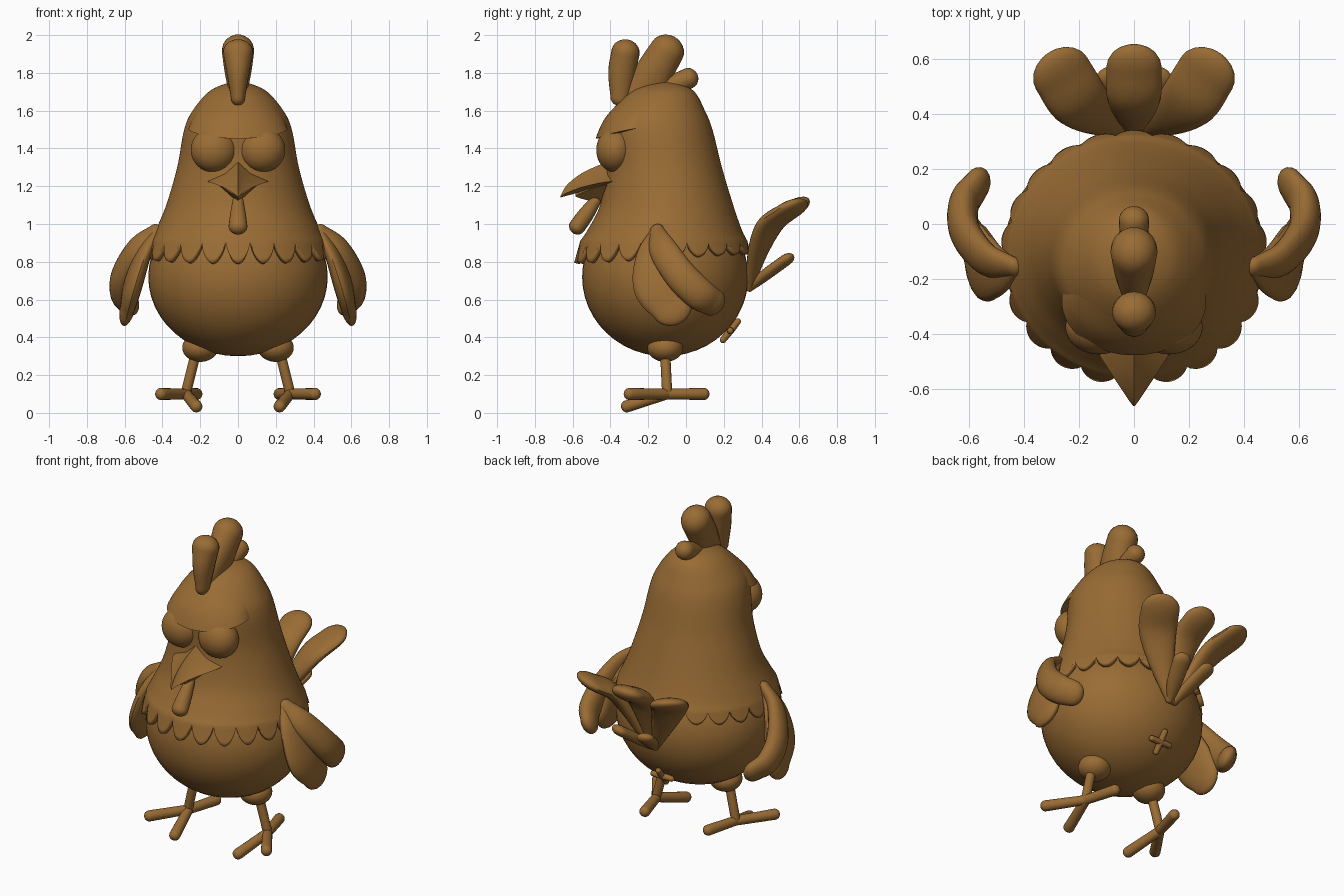
import bpy, math
from mathutils import Vector, Matrix

if "Cube" in bpy.data.objects:
    bpy.data.objects.remove(bpy.data.objects["Cube"])

brown = bpy.data.materials.new("brown")
brown.diffuse_color = (0.32, 0.15, 0.035, 1)
brown.use_nodes = True
brown.node_tree.nodes["Principled BSDF"].inputs["Base Color"].default_value = brown.diffuse_color


def finish(name, verts, faces, mirror=False):
    me = bpy.data.meshes.new(name)
    me.from_pydata(verts, [], faces)
    me.materials.append(brown)
    ob = bpy.data.objects.new(name, me)
    bpy.context.collection.objects.link(ob)
    if mirror:
        ob.modifiers.new("mirror", 'MIRROR')
    return ob


def loft(name, rings, caps=(True, True), closed=True, mirror=False):
    n = len(rings[0])
    verts = [tuple(p) for r in rings for p in r]
    faces = []
    for i in range(len(rings) - 1):
        for j in range(n if closed else n - 1):
            k = (j + 1) % n
            faces.append((i * n + j, i * n + k, (i + 1) * n + k, (i + 1) * n + j))
    if caps[0]:
        faces.append(tuple(reversed(range(n))))
    if caps[1]:
        faces.append(tuple(range(len(verts) - n, len(verts))))
    return finish(name, verts, faces, mirror)


def spline(pts, steps):
    """Catmull-Rom through tuples of any length."""
    pts = [Vector(p) for p in pts]
    out = []
    for i in range(len(pts) - 1):
        b, c = pts[i], pts[i + 1]
        m0 = (c - pts[i - 1]) / 2 if i else c - b
        m1 = (pts[i + 2] - b) / 2 if i + 2 < len(pts) else c - b
        for k in range(steps):
            t = k / steps
            out.append(b * (2*t**3 - 3*t*t + 1) + m0 * (t**3 - 2*t*t + t)
                       + c * (3*t*t - 2*t**3) + m1 * (t**3 - t*t))
    return out + [pts[-1]]


def lobe(name, pts, hint, mirror=False, seg=20, steps=6):
    """Round-ended tube; points are x, y, z, half width along hint, half thickness."""
    path = spline(pts, steps)
    pos = [Vector(p[:3]) for p in path]
    rows = []
    for i, p in enumerate(path):
        tan = (pos[min(i + 1, len(pos) - 1)] - pos[max(i - 1, 0)]).normalized()
        rows.append((pos[i], tan, p[3], p[4]))
    ends = [math.radians(a) for a in (18, 36, 54, 70, 82, 88)]

    def cap(row, sign):
        c, t, w, h = row
        return [(c + t * sign * w * 0.9 * math.sin(a), t, w * math.cos(a), h * math.cos(a)) for a in ends]
    rows = cap(rows[0], -1)[::-1] + rows + cap(rows[-1], 1)
    rings = []
    for c, t, w, h in rows:
        side = Vector(hint)
        side = (side - t * side.dot(t)).normalized()
        up = t.cross(side)
        rings.append([c + side * w * math.cos(a) + up * h * math.sin(a)
                      for a in (2 * math.pi * k / seg for k in range(seg))])
    return loft(name, rings, mirror=mirror)


def ball(name, loc, size, mirror=False):
    bpy.ops.mesh.primitive_uv_sphere_add(segments=48, ring_count=24)
    ob = bpy.context.object
    ob.name = name
    ob.data.transform(Matrix.Translation(loc) @ Matrix.Diagonal((*size, 1)))
    ob.data.materials.append(brown)
    if mirror:
        ob.modifiers.new("mirror", 'MIRROR')
    return ob


# Belly
ball("belly", (0, -0.11, 0.72), (0.475, 0.44, 0.42))

# Head and neck: rows of z, half width, front y, back y
profile = spline([(1.752, 0.004, -0.124, -0.116), (1.745, 0.06, -0.19, -0.04), (1.70, 0.155, -0.29, 0.045),
                  (1.60, 0.24, -0.39, 0.10), (1.50, 0.285, -0.425, 0.14), (1.30, 0.322, -0.42, 0.19),
                  (1.10, 0.38, -0.455, 0.25), (0.97, 0.435, -0.52, 0.295), (0.91, 0.463, -0.56, 0.325)], 6)


def skin(row, ang, off=0.0):
    z, rx, yf, yb = row
    return Vector(((rx + off) * math.sin(ang),
                   (yf + yb) / 2 - ((yb - yf) / 2 + off) * math.cos(ang), z))


def row_at(z):
    for a, b in zip(profile, profile[1:]):
        if b[0] <= z <= a[0]:
            return a.lerp(b, (a[0] - z) / (a[0] - b[0]))
    return profile[-1]


N, SCALLOPS = 264, 22
angles = [2 * math.pi * k / N for k in range(N)]
rings = [[skin(r, a) for a in angles] for r in profile]
# Scalloped hem hanging from the neck
for f in (0.2, 0.4, 0.6, 0.8, 1.0):
    ring = []
    for a in angles:
        wave = abs(math.cos(SCALLOPS * a / 2)) ** 0.75
        drop = (wave * (0.085 + 0.025 * math.cos(a)) + 0.005) * f
        p = skin(profile[-1], a, drop * 0.28)
        p.z -= drop
        ring.append(p)
    rings.append(ring)
head = loft("head_and_collar", rings, caps=(True, False))
sol = head.modifiers.new("thickness", 'SOLIDIFY')
sol.thickness = 0.03
sol.offset = -1

# Angry brow ridge
rings = []
for i in range(13):
    s = min(i / 10, 1)
    tuck = (i - 10) * 0.045 if i > 10 else 0
    ring = []
    for k in range(49):
        a = math.radians(-68 + 136 * k / 48)
        edge = 1.452 + 0.065 * math.sin(a) ** 2
        z = 1.64 + (edge - 1.64) * s
        fade = max(0, 1 - (a / math.radians(68)) ** 4)
        ring.append(skin(row_at(z), a, (0.052 * s ** 1.4 + 0.001) * fade - tuck - 0.004 * (1 - fade)))
    rings.append(ring)
loft("brow", rings, caps=(False, False), closed=False)

# Eyes
ball("eyes", (0.128, -0.375, 1.392), (0.122, 0.10, 0.118), True)


# Beak halves: rows of y, half width, top z, corner z, bottom z
def beak(name, rows):
    rings = []
    for y, w, top, mid, low in spline(rows, 6):
        dip = mid + (top - mid) * 0.42
        rings.append([(0, y, top), (w * 0.42, y, dip), (w, y, mid), (w * 0.5, y, (mid + low) / 2), (0, y, low),
                      (-w * 0.5, y, (mid + low) / 2), (-w, y, mid), (-w * 0.42, y, dip)])
    loft(name, rings)


beak("upper_beak", [(-0.38, 0.165, 1.34, 1.225, 1.20), (-0.44, 0.148, 1.32, 1.22, 1.19),
                    (-0.55, 0.08, 1.27, 1.195, 1.17), (-0.63, 0.027, 1.207, 1.165, 1.15),
                    (-0.664, 0.003, 1.15, 1.145, 1.14)])
beak("lower_beak", [(-0.38, 0.11, 1.23, 1.21, 1.11), (-0.46, 0.09, 1.22, 1.20, 1.115),
                    (-0.54, 0.045, 1.19, 1.17, 1.13), (-0.585, 0.004, 1.16, 1.15, 1.145)])

# Wattle
lobe("wattle", [(0, -0.48, 1.12, 0.03, 0.03), (0, -0.53, 1.05, 0.042, 0.042), (0, -0.577, 0.985, 0.044, 0.05)], (0, 1, 0))

# Comb
lobe("comb_front", [(0, -0.35, 1.67, 0.05, 0.038), (0, -0.34, 1.80, 0.072, 0.06), (0, -0.32, 1.91, 0.075, 0.08)], (0, 1, 0))
lobe("comb_middle", [(0, -0.23, 1.68, 0.10, 0.045), (0, -0.17, 1.80, 0.10, 0.07), (0, -0.10, 1.918, 0.092, 0.086)], (0, 1, 0))
lobe("comb_back", [(0, -0.10, 1.72, 0.055, 0.05), (0, 0.015, 1.772, 0.055, 0.055)], (0, 0, 1))

# Wings: a front feather and an outer feather that curls backwards
lobe("wing_front_feathers", [(0.43, -0.155, 0.97, 0.03, 0.02), (0.50, -0.165, 0.84, 0.10, 0.04),
                             (0.555, -0.14, 0.68, 0.14, 0.05), (0.585, -0.075, 0.56, 0.11, 0.04)], (0, 1, 0.3), True)
lobe("wing_outer_feathers", [(0.44, -0.155, 0.965, 0.04, 0.03), (0.54, -0.125, 0.87, 0.075, 0.045),
                             (0.615, -0.03, 0.73, 0.085, 0.055), (0.62, 0.07, 0.63, 0.085, 0.055),
                             (0.575, 0.14, 0.585, 0.075, 0.045)], (0, 1, 1), True)

# Tail feathers
lobe("tail_centre", [(0, 0.335, 0.66, 0.02, 0.02), (0, 0.39, 0.86, 0.065, 0.04),
                     (0, 0.46, 1.01, 0.098, 0.048), (0, 0.575, 1.085, 0.10, 0.045)], (1, 0, 0))
lobe("tail_sides", [(0.02, 0.335, 0.66, 0.02, 0.02), (0.12, 0.385, 0.86, 0.075, 0.04),
                    (0.2, 0.45, 1.0, 0.108, 0.046), (0.265, 0.55, 1.075, 0.11, 0.04)], (1, -0.75, 0), True)
lobe("tail_small", [(0.015, 0.335, 0.66, 0.02, 0.02), (0.05, 0.42, 0.73, 0.045, 0.03),
                    (0.09, 0.53, 0.81, 0.052, 0.03)], (1, -0.4, 0), True)

# Small crossed mark under the tail
for name, d in (("rear_cross_a", Vector((0.065, 0, 0))), ("rear_cross_b", Vector((0, 0.04, 0.05)))):
    c = Vector((0, 0.235, 0.435))
    lobe(name, [(*(c - d), 0.017, 0.017), (*c, 0.019, 0.019), (*(c + d), 0.017, 0.017)], (0, 1, -0.8), seg=12)

# Thighs, shins and toes
ball("thighs", (0.20, -0.11, 0.345), (0.095, 0.095, 0.075), True)
lobe("shins", [(0.225, -0.11, 0.31, 0.027, 0.027), (0.275, -0.1, 0.11, 0.027, 0.027)], (0, 1, 0), True, 16)
for name, tip in (("outer_toes", (0.408, -0.30, 0.10)), ("inner_toes", (0.22, -0.315, 0.034)),
                  ("back_toes", (0.22, 0.095, 0.10))):
    lobe(name, [(0.275, -0.1, 0.1, 0.028, 0.028), (*tip, 0.032, 0.032)], (0, 0, 1), True, 16)

# Consistent normals and smooth shading
bpy.ops.object.select_all(action='SELECT')
bpy.context.view_layer.objects.active = head
bpy.ops.object.mode_set(mode='EDIT')
bpy.ops.mesh.select_all(action='SELECT')
bpy.ops.mesh.normals_make_consistent(inside=False)
bpy.ops.object.mode_set(mode='OBJECT')
bpy.ops.object.shade_smooth_by_angle(angle=math.radians(42))
